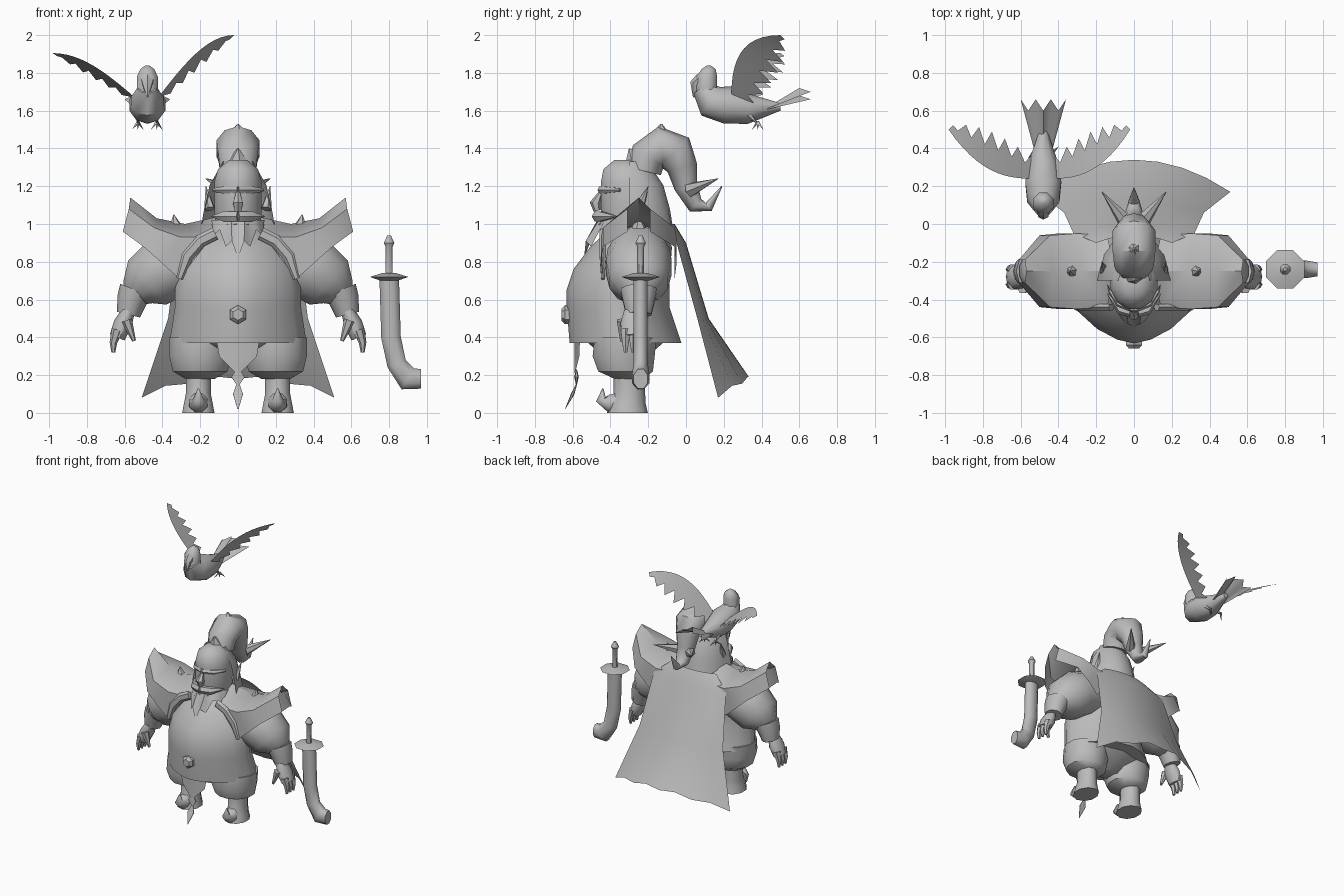
import bpy, bmesh, math
from mathutils import Vector

default_cube = bpy.data.objects.get("Cube")
if default_cube:
    bpy.data.objects.remove(default_cube)

grey = bpy.data.materials.new("plain grey")
grey.use_nodes = True
grey.diffuse_color = (.5, .5, .5, 1)
grey.node_tree.nodes["Principled BSDF"].inputs["Base Color"].default_value = grey.diffuse_color


def finish(name, builder, mirror, angle):
    """Turn a bmesh into a shaded object, optionally mirrored across x."""
    bmesh.ops.recalc_face_normals(builder, faces=builder.faces)
    mesh = bpy.data.meshes.new(name)
    builder.to_mesh(mesh)
    builder.free()
    mesh.materials.append(grey)
    part = bpy.data.objects.new(name, mesh)
    bpy.context.collection.objects.link(part)
    bpy.ops.object.select_all(action='DESELECT')
    part.select_set(True)
    bpy.context.view_layer.objects.active = part
    bpy.ops.object.shade_smooth_by_angle(angle=math.radians(angle))
    if mirror:
        part.modifiers.new("Mirror", 'MIRROR')


def skin_rings(name, centres, radii, across_axis, squash, sides, level, mirror, angle, pinch):
    """Join one ellipse per centre into a capped tube; pinch makes the ellipse more diamond-like."""
    builder = bmesh.new()
    rings = []
    for i, (centre, radius) in enumerate(zip(centres, radii)):
        ahead = centres[min(i + 1, len(centres) - 1)] - centres[max(i - 1, 0)]
        tangent = Vector((0, 0, 1)) if level else ahead.normalized()
        across = (across_axis - tangent * across_axis.dot(tangent)).normalized()
        other = tangent.cross(across) * squash
        ring = []
        for k in range(sides):
            turn = math.tau * (k + .5) / sides
            wide, deep = [wave * abs(wave) ** pinch for wave in (math.cos(turn), math.sin(turn))]
            ring.append(builder.verts.new(centre + radius * (across * wide + other * deep)))
        rings.append(ring)
    for low, high in zip(rings, rings[1:]):
        for k in range(sides):
            builder.faces.new((low[k - 1], low[k], high[k], high[k - 1]))
    builder.faces.new(rings[0])
    builder.faces.new(rings[-1])
    finish(name, builder, mirror, angle)


def loft(name, stations, plane="yz", at=0, squash=1, sides=10, level=False, mirror=False, angle=45, pinch=0):
    """Tube whose path lies in a plane; each station is two coordinates and a radius."""
    fixed = (set("xyz") - set(plane)).pop()
    centres = []
    for first, second, radius in stations:
        place = {plane[0]: first, plane[1]: second, fixed: at}
        centres.append(Vector((place["x"], place["y"], place["z"])))
    across_axis = Vector([float(letter == fixed) for letter in "xyz"])
    radii = [station[-1] for station in stations]
    skin_rings(name, centres, radii, across_axis, squash, sides, level, mirror, angle, pinch)


def spike(name, base, tip, radius, sides=6, mirror=False):
    """Straight tapering point."""
    skin_rings(name, [Vector(base), Vector(tip)], [radius, radius / 20], Vector((.3, 1, .2)),
               1, sides, False, mirror, 45, 0)


def sheet(name, rows, mirror=False, angle=45):
    """Skin equal rows of points as a thin cloth-like surface."""
    builder = bmesh.new()
    grid = [[builder.verts.new(point) for point in row] for row in rows]
    for upper, lower in zip(grid, grid[1:]):
        for k in range(len(upper) - 1):
            builder.faces.new((upper[k], upper[k + 1], lower[k + 1], lower[k]))
    finish(name, builder, mirror, angle)


# Torso, tunic hem and belt buckle
loft("tunic", [(-.32, .37, .37), (-.36, .56, .34), (-.36, .65, .34), (-.34, .76, .32), (-.29, .88, .27),
               (-.27, .98, .16)], squash=.8, sides=18, level=True, pinch=.25)
loft("buckle", [(-.6, .52, .05), (-.64, .52, .05), (-.66, .52, .03)], sides=6, angle=20)
loft("hips", [(-.32, .26, .1), (-.32, .38, .3)], squash=.7, level=True)

# Legs and curled boots
loft("trouser_leg", [(-.32, .4, .17), (-.33, .3, .17), (-.32, .22, .15), (-.3, .18, .08)],
     at=.2, sides=12, level=True, mirror=True)
loft("boot", [(-.3, .2, .07), (-.3, .1, .07), (-.31, .05, .08), (-.31, 0, .09)],
     at=.21, squash=1.2, level=True, mirror=True)
loft("boot_toe", [(-.32, .06, .06), (-.41, .05, .05), (-.45, .07, .03), (-.44, .13, .003)],
     at=.21, sides=8, mirror=True, angle=60)

# Loincloth with a hanging pendant
sheet("loincloth", [[(side * half, -.59 + half * abs(side) / 4, z) for side in (-1, 0, 1)]
                    for z, half in ((.42, .12), (.3, .1), (.21, .01))])
loft("pendant", [(-.58, .23, .01), (-.58, .19, .04), (-.58, .15, .01), (-.6, .1, .03), (-.64, .02, .003)],
     squash=.3, sides=6)

# Arms, cuffs and hands
arm_y, hand_y = -.25, -.28
loft("arm", [(.24, .83, .17), (.38, .77, .18), (.48, .69, .16), (.53, .64, .1), (.55, .6, .06)],
     plane="xz", at=arm_y, sides=12, mirror=True, angle=60)
loft("cuff", [(.54, .65, .1), (.56, .6, .09), (.58, .52, .07)], plane="xz", at=arm_y, squash=.9, mirror=True)
loft("palm", [(.58, .54, .05), (.61, .47, .07), (.64, .4, .06)], plane="xz", at=hand_y, squash=.7, mirror=True)
for offset in (-.04, 0, .04):
    loft("finger", [(.64, .44, .03), (.66, .37, .02), (.66, .32, .01)],
         plane="xz", at=hand_y + offset, sides=6, mirror=True)
loft("thumb", [(.59, .49, .03), (.55, .38, .01)], plane="xz", at=hand_y - .06, sides=6, mirror=True)

# Winged shoulder mantle with trim and studs
mantle_columns = []
for ridge_x, rim_x, ridge, rim, depth in ((.1, .31, 1.04, .71, .19), (.28, .4, 1, .79, .2),
                                          (.43, .5, 1.03, .88, .19), (.57, .61, 1.14, .96, .06)):
    front, back = arm_y - depth, arm_y + depth
    shoulder_x = ridge_x + (rim_x - ridge_x) / 5
    shoulder = ridge - (ridge - rim) / 3
    mantle_columns.append([(rim_x, front, rim), (shoulder_x, front, shoulder), (ridge_x, arm_y, ridge),
                           (shoulder_x, back, shoulder), (rim_x, back, rim)])
sheet("mantle", mantle_columns, mirror=True)
loft("mantle_trim", [(.31, .71, .01), (.27, .83, .02), (.2, .91, .02), (.12, .95, .02)],
     plane="xz", at=arm_y - .19, squash=1.7, sides=6, mirror=True)
spike("mantle_stud", (.33, arm_y, .98), (.34, arm_y, 1.05), .04, mirror=True)

# Cape flaring toward a ragged curved hem
cape_rows = []
for z, half, edge_y, centre_y in ((1, .2, -.1, -.06), (.9, .32, -.05, 0), (.5, .37, .06, .12), (.08, .51, .17, .34)):
    row = []
    for k in range(9):
        across = k / 4 - 1
        bulge = 1 - across ** 2
        hem_lift = .1 * bulge + .02 * (k % 2) if z < .1 else 0
        row.append((half * across, edge_y + (centre_y - edge_y) * bulge, z + hem_lift))
    cape_rows.append(row)
sheet("cape", cape_rows, angle=60)

# Head and face
loft("head", [(-.29, .92, .11), (-.3, 1.05, .13), (-.3, 1.22, .13), (-.31, 1.29, .11), (-.32, 1.34, .05)],
     squash=1.2, sides=12, level=True)
loft("brow", [(0, -.45, .02), (.08, -.42, .02), (.13, -.35, .01)], plane="xy", at=1.18, sides=6, mirror=True)
loft("nose", [(-.45, 1.17, .01), (-.48, 1.11, .03), (-.47, 1.07, .02)], sides=6)
loft("moustache", [(0, -.47, .03), (.07, -.45, .03), (.14, -.37, .003)], plane="xy", at=1.04, sides=6, mirror=True)
loft("lower_lip", [(0, -.46, .02), (.05, -.44, .02)], plane="xy", at=1, sides=6, mirror=True)
beard_top, beard_end = [], []
for k in range(9):
    across = k / 4 - 1
    wrap = .15 * across ** 2
    beard_top.append((.14 * across, wrap - .47, 1.02))
    beard_end.append((.13 * across, wrap - .54, .82 + .12 * abs(across) + .06 * (k % 2)))
sheet("beard", [beard_top, beard_end])

# Hood flaps draped around the back of the head
hood_rows = []
for step in range(4):
    half = .08 + .07 * math.sqrt(step)
    row = []
    for k in range(11):
        turn = math.pi * k / 10
        ragged = .04 * (k % 2) * (step == 3)
        row.append((half * math.cos(turn), 1.2 * half * math.sin(turn) - .3, 1.33 - step / 8 - ragged))
    hood_rows.append(row)
sheet("hood", hood_rows, angle=60)
spike("hood_point", (.15, -.25, 1.08), (.17, -.2, 1.2), .03, mirror=True)

# Topknot sweeping back into forked tips
loft("topknot", [(-.22, 1.28, .1), (-.2, 1.36, .11), (-.13, 1.41, .12), (-.06, 1.38, .12), (-.02, 1.3, .09),
                 (0, 1.2, .07), (.05, 1.1, .05), (.12, 1.09, .03), (.19, 1.2, .003)], squash=.9)
spike("topknot_lock", (.05, .02, 1.18), (.17, .17, 1.24), .04, mirror=True)
spike("topknot_peak", (0, -.14, 1.42), (0, -.13, 1.53), .1)
spike("crown_point", (0, -.27, 1.33), (0, -.3, 1.4), .06)

# Floating curved sword
sword_x, sword_y = .8, -.24
loft("sword_blade", [(sword_x, .73, .04), (.81, .4, .04), (.84, .26, .04), (.9, .18, .05), (.97, .18, .04)],
     plane="xz", at=sword_y, squash=1.4, sides=8, angle=60)
loft("sword_guard", [(sword_x, .7, .05), (sword_x, .72, .11), (sword_x, .74, .04)],
     plane="xz", at=sword_y, sides=8, level=True)
loft("sword_grip", [(sword_x, .74, .02), (sword_x, .88, .02), (sword_x, .9, .03), (sword_x, .94, .01)],
     plane="xz", at=sword_y, sides=8, level=True)

# Hovering bird: body, head and beak
bird_x = -.48
loft("bird_body", [(.08, 1.72, .05), (.13, 1.65, .09), (.22, 1.63, .1), (.33, 1.61, .08), (.5, 1.62, .02)], at=bird_x)
loft("bird_head", [(.11, 1.7, .06), (.11, 1.78, .06), (.12, 1.82, .04), (.12, 1.84, .01)],
     at=bird_x, sides=8, level=True)
loft("bird_beak", [(.08, 1.76, .04), (.05, 1.74, .03), (.04, 1.67, .003)], at=bird_x, sides=6)

# Fanned tail with notched feather ends
tail_root, tail_end = [], []
for k in range(7):
    spread = k / 3 - 1
    tail_root.append((bird_x + spread * .05, .4, 1.6))
    tail_end.append((bird_x + spread * .12, .66 - .06 * (k % 2), 1.72 - abs(spread) * .06))
sheet("bird_tail", [tail_root, tail_end])

# Wings with long notched trailing feathers
for name, reach, rise in (("left_wing", 1, 1), ("right_wing", -1.09, .72)):
    lead_row, middle_row, trail_row = [], [], []
    for k in range(13):
        t = k / 12
        swell = math.sin(t * math.pi / 2)
        lead = Vector((.05 + .41 * t, .24 + .26 * t ** 2.5, .34 * swell))
        trail = Vector((.06 + .38 * t, .35 + .17 * swell, .34 * t - .02))
        for row, share in ((lead_row, 0), (middle_row, .5), (trail_row, .65 if k % 2 else 1.1)):
            point = lead.lerp(trail, share)
            row.append((bird_x + reach * point.x, point.y, 1.66 + rise * point.z))
    sheet(name, [lead_row, middle_row, trail_row])

# Bird legs and claws
for x in (bird_x - .05, bird_x + .05):
    spike("bird_leg", (x, .33, 1.58), (x, .38, 1.53), .02)
    for splay in (-.03, 0, .03):
        spike("bird_claw", (x, .38, 1.54), (x + splay, .38 + splay, 1.5), .01, sides=4)
